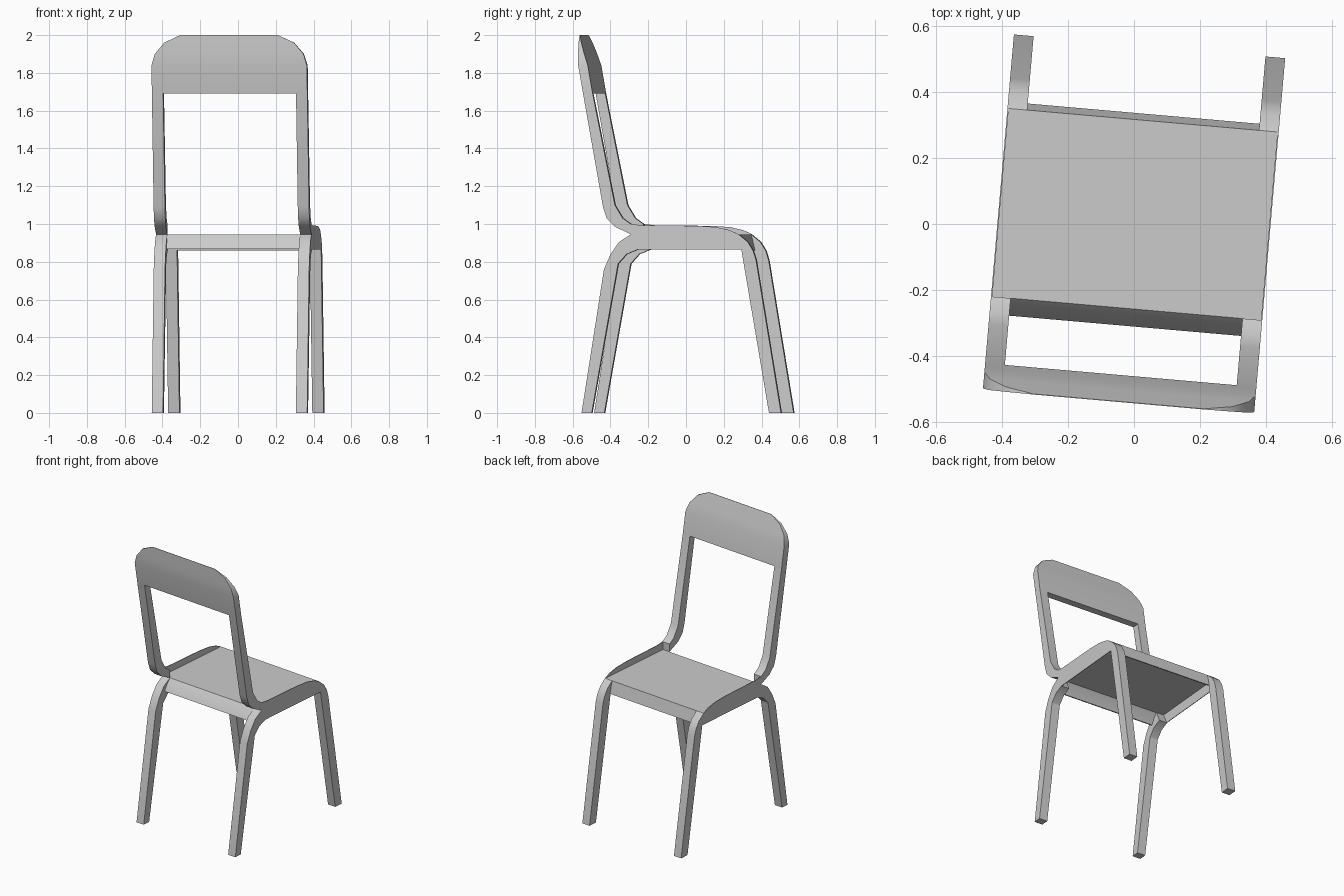
import bpy, bmesh, math

cube = bpy.data.objects.get("Cube")
if cube:
    bpy.data.objects.remove(cube, do_unlink=True)

grey = bpy.data.materials.new("light_grey")
grey.use_nodes = True
COLOUR = (0.6, 0.6, 0.6, 1)
grey.diffuse_color = COLOUR
grey.node_tree.nodes["Principled BSDF"].inputs["Base Color"].default_value = COLOUR

TURN = math.radians(-5)   # the chair stands slightly turned
HALF = 0.413              # half the chair width
INNER = 0.353             # inner face of legs and posts


def finish(name, bm, mirror=False):
    bmesh.ops.recalc_face_normals(bm, faces=bm.faces)
    mesh = bpy.data.meshes.new(name)
    bm.to_mesh(mesh)
    bm.free()
    mesh.materials.append(grey)
    obj = bpy.data.objects.new(name, mesh)
    bpy.context.collection.objects.link(obj)
    obj.rotation_euler.z = TURN
    if mirror:
        obj.modifiers.new("mirror", 'MIRROR')
    bpy.ops.object.select_all(action='DESELECT')
    obj.select_set(True)
    bpy.context.view_layer.objects.active = obj
    bpy.ops.object.shade_smooth_by_angle(angle=math.radians(30))
    return obj


def loft(bm, rings):
    """Join rings of equal length and cap both ends."""
    rows = [[bm.verts.new(p) for p in ring] for ring in rings]
    for a, b in zip(rows, rows[1:]):
        n = len(a)
        for i in range(n):
            j = (i + 1) % n
            bm.faces.new((a[i], a[j], b[j], b[i]))
    bm.faces.new(rows[0])
    bm.faces.new(rows[-1])


def prism(name, outline, x0, x1, mirror=False):
    """Extrude a side outline (y, z) from x0 to x1."""
    bm = bmesh.new()
    loft(bm, [[(x, y, z) for y, z in outline] for x in (x0, x1)])
    return finish(name, bm, mirror)


def sheet(name, path, shift):
    """Thin plate between the legs, following a side path."""
    back = [(y + shift, z) for y, z in reversed(path)]
    prism(name, path + back, -INNER - 0.002, INNER + 0.002)


# Legs, bent outwards from the ends of the seat
prism("front_leg", [(0.316, 0.945), (0.364, 0.905), (0.392, 0.86), (0.408, 0.81),
                    (0.541, 0), (0.477, 0), (0.33, 0.865)], INNER, HALF, True)
prism("rear_leg", [(-0.257, 0.945), (-0.32, 0.905), (-0.365, 0.84), (-0.40, 0.76),
                   (-0.519, 0), (-0.465, 0), (-0.325, 0.79), (-0.28, 0.84),
                   (-0.22, 0.865)], INNER, HALF, True)

# Posts carrying the backrest
prism("back_post", [(-0.257, 0.945), (-0.34, 0.985), (-0.385, 1.03), (-0.405, 1.09),
                    (-0.511, 1.69), (-0.46, 1.69), (-0.342, 1.1), (-0.30, 1.03),
                    (-0.257, 1.0)], INNER, HALF, True)

# Thin side rails rising a little above the seat
prism("side_rail", [(-0.257, 0.945), (-0.257, 1.0), (-0.2, 0.993), (0.1, 0.99),
                    (0.2, 0.983), (0.27, 0.967), (0.316, 0.945), (0.33, 0.865),
                    (-0.22, 0.865)], HALF - 0.004, HALF, True)

# Seat panel with its front and rear aprons
prism("seat", [(-0.257, 0.945), (0.316, 0.945), (0.316, 0.937), (-0.257, 0.937)],
      -HALF + 0.002, HALF - 0.002)
sheet("front_apron", [(0.316, 0.945), (0.336, 0.86)], -0.008)
sheet("rear_apron", [(-0.257, 0.945), (-0.287, 0.91), (-0.31, 0.868)], 0.008)

# Backrest panel: rounded top corners, tapering to a thin top edge
levels = [  # height, half width, front y, rear y
    (1.69, HALF, -0.46, -0.511),
    (1.84, HALF, -0.486, -0.537),
    (1.90, 0.395, -0.506, -0.54),
    (1.96, 0.345, -0.526, -0.541),
    (2.0, 0.26, -0.54, -0.542),
]
bm = bmesh.new()
loft(bm, [[(-w, f, z), (w, f, z), (w, r, z), (-w, r, z)] for z, w, f, r in levels])
finish("backrest", bm)
